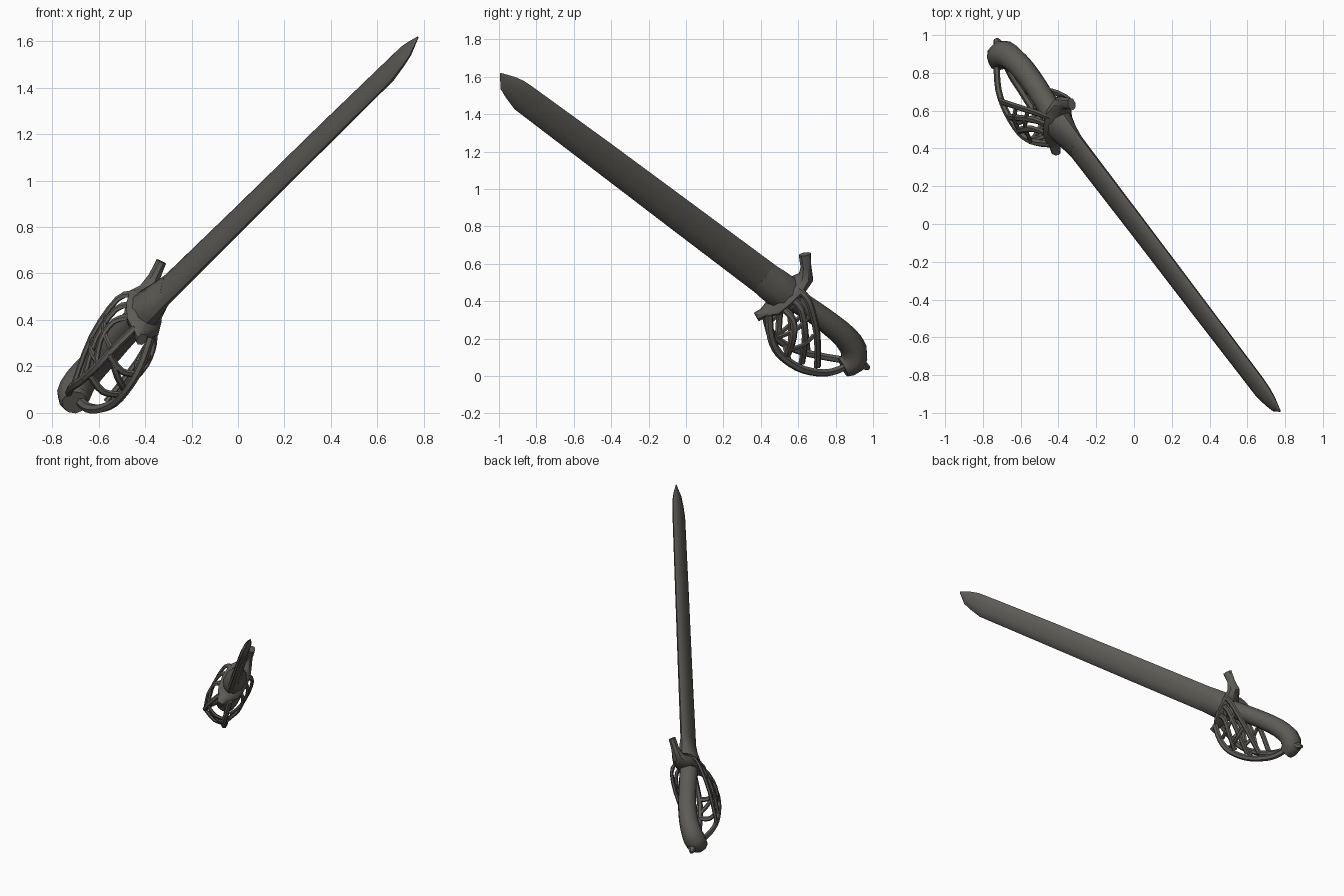
import bpy, bmesh, math
from mathutils import Vector, Matrix

if "Cube" in bpy.data.objects:
    bpy.data.objects.remove(bpy.data.objects["Cube"])

# Sword frame: x = along blade (tip +), y = across blade width, z = flat normal
axis = Vector((0.52, -0.68, 0.51)).normalized()
wide = Vector((0.13, 0.653, 0.745))
wide = (wide - wide.dot(axis) * axis).normalized()
flat = axis.cross(wide)
FRAME = Matrix.Translation((0, 0.01, 0.83)) @ Matrix((axis, wide, flat)).transposed().to_4x4()

steel = bpy.data.materials.new("dark_aged_steel")
steel.diffuse_color = (0.11, 0.104, 0.092, 1)
steel.use_nodes = True
steel.node_tree.nodes["Principled BSDF"].inputs["Base Color"].default_value = steel.diffuse_color


def smooth_path(st, n):
    """Catmull-Rom resample of stations (x, y, z, ry, rz)."""
    if n < 2:
        return [list(s) for s in st]
    out = []
    for i in range(len(st) - 1):
        p0, p1, p2, p3 = st[max(i - 1, 0)], st[i], st[i + 1], st[min(i + 2, len(st) - 1)]
        for k in range(n):
            t = k / n
            out.append([0.5 * (2 * b + (c - a) * t + (2 * a - 5 * b + 4 * c - d) * t * t
                               + (3 * b - a - 3 * c + d) * t ** 3)
                        for a, b, c, d in zip(p0, p1, p2, p3)])
    out.append(list(st[-1]))
    return out


def loft(name, stations, sides=8, n=1, ref=(0, 0, 1)):
    """Elliptic tube through the stations, closed at both ends."""
    st = smooth_path(stations, n)
    pts = [Vector(s[:3]) for s in st]
    bm = bmesh.new()
    rings = []
    for i, s in enumerate(st):
        t = (pts[min(i + 1, len(pts) - 1)] - pts[max(i - 1, 0)]).normalized()
        side = Vector(ref).cross(t).normalized()
        up = t.cross(side)
        rings.append([bm.verts.new(FRAME @ (pts[i]
                      + side * s[3] * math.cos(2 * math.pi * k / sides)
                      + up * s[4] * math.sin(2 * math.pi * k / sides))) for k in range(sides)])
    for a, b in zip(rings, rings[1:]):
        for k in range(sides):
            j = (k + 1) % sides
            bm.faces.new((a[k], a[j], b[j], b[k]))
    bm.faces.new(rings[0][::-1])
    bm.faces.new(rings[-1])
    bmesh.ops.recalc_face_normals(bm, faces=bm.faces)
    me = bpy.data.meshes.new(name)
    bm.to_mesh(me)
    bm.free()
    me.materials.append(steel)
    ob = bpy.data.objects.new(name, me)
    bpy.context.collection.objects.link(ob)
    bpy.context.view_layer.objects.active = ob
    bpy.ops.object.select_all(action='DESELECT')
    ob.select_set(True)
    bpy.ops.object.shade_smooth_by_angle(angle=math.radians(42))
    return ob


def bar(name, pts, r=0.013, thick=None, n=3, ref=(0, 0, 1)):
    return loft(name, [(*p, r, thick or r) for p in pts], 6, n, ref)


# Blade: flat lens section, point set toward the back edge
loft("blade", [(-0.78, 0, 0, 0.094, 0.036), (-0.55, 0, 0, 0.092, 0.033),
               (0.0, 0, 0, 0.089, 0.029), (0.7, 0, 0.002, 0.084, 0.027),
               (1.28, -0.002, 0.002, 0.078, 0.025), (1.36, 0.007, 0.004, 0.066, 0.021),
               (1.42, 0.011, 0.005, 0.05, 0.015), (1.49, 0.028, 0.008, 0.005, 0.003)], 10)

# Collar where the blade meets the hilt
loft("blade_collar", [(-0.58, 0, 0, 0.09, 0.034), (-0.66, 0, 0, 0.096, 0.05),
                      (-0.75, 0, 0, 0.1, 0.075), (-0.82, 0, 0, 0.085, 0.075)], 10)

# Cross guard with flared ends
loft("cross_guard", [(-0.73, -0.195, 0.01, 0.03, 0.022), (-0.745, -0.155, 0.01, 0.022, 0.035),
                     (-0.765, -0.09, 0, 0.04, 0.08), (-0.775, 0.0, 0, 0.05, 0.09),
                     (-0.785, 0.08, 0, 0.045, 0.08), (-0.785, 0.14, -0.01, 0.045, 0.045),
                     (-0.745, 0.185, -0.005, 0.03, 0.028), (-0.69, 0.235, 0, 0.034, 0.022)], 8)

# Grip curling into the pommel
loft("grip", [(-0.76, 0, 0, 0.066, 0.064), (-0.95, 0.015, -0.012, 0.062, 0.06),
              (-1.1, 0.018, -0.02, 0.064, 0.062), (-1.22, 0.01, -0.018, 0.067, 0.065),
              (-1.315, -0.02, -0.012, 0.072, 0.07), (-1.355, -0.075, -0.01, 0.073, 0.073),
              (-1.335, -0.13, -0.012, 0.052, 0.055)], 10, 2)
loft("pommel_nub", [(-1.36, -0.06, -0.025, 0.045, 0.05), (-1.445, -0.045, -0.035, 0.012, 0.015)], 6)

# Two knuckle rails from the guard to the pommel
rail_l = [(-0.75, -0.13, 0.04), (-0.85, -0.2, 0.075), (-0.96, -0.235, 0.088),
          (-1.1, -0.22, 0.085), (-1.22, -0.17, 0.07), (-1.33, -0.1, 0.025)]
rail_r = [(-0.75, -0.14, -0.04), (-0.84, -0.225, -0.06), (-0.94, -0.268, -0.07),
          (-1.08, -0.265, -0.08), (-1.2, -0.225, -0.07), (-1.28, -0.175, -0.05), (-1.34, -0.1, -0.03)]
bar("knuckle_rail_left", rail_l, 0.02, 0.016)
bar("knuckle_rail_right", rail_r, 0.022, 0.018)

# Basket bars: flat ribbons fanning from the guard sides down to the rails
for label, sg, reach in (("left", 1, 0.085), ("right", -1, 0.08)):
    for i, (w0, se, we) in enumerate(((0.07, -1.17, -0.2), (0.01, -1.08, -0.235),
                                      (-0.06, -0.98, -0.245))):
        bar(f"basket_bar_{label}_{i + 1}",
            [(-0.77, w0, sg * 0.06), (-0.84, w0 - 0.01, sg * 0.105),
             (0.5 * (se - 0.84), 0.55 * w0 + 0.45 * we, sg * 0.118), (se, we, sg * reach)],
            0.019, 0.011)
    # crossing braces
    for i, (p, q) in enumerate((((-0.9, 0.0), (-0.86, -0.2)), ((-1.0, -0.07), (-0.95, -0.23)))):
        mid = ((p[0] + q[0]) / 2 - 0.01, (p[1] + q[1]) / 2, sg * 0.118)
        bar(f"basket_brace_{label}_{i + 1}",
            [(*p, sg * 0.113), mid, (*q, sg * reach)], 0.014, 0.01)

# Bows joining the two rails under the hand
for i, (s, w) in enumerate(((-0.88, -0.225), (-1.03, -0.24))):
    bar(f"rail_tie_{i + 1}", [(s, w, 0.08), (s - 0.02, w - 0.03, 0.0), (s, w - 0.022, -0.07)],
        0.012, 0.018, 3, (1, 0, 0))
bar("rail_diagonal", [(-0.87, -0.22, 0.08), (-0.93, -0.265, 0.0), (-0.98, -0.268, -0.07)],
    0.012, 0.016, 3, (1, 0, 0))
